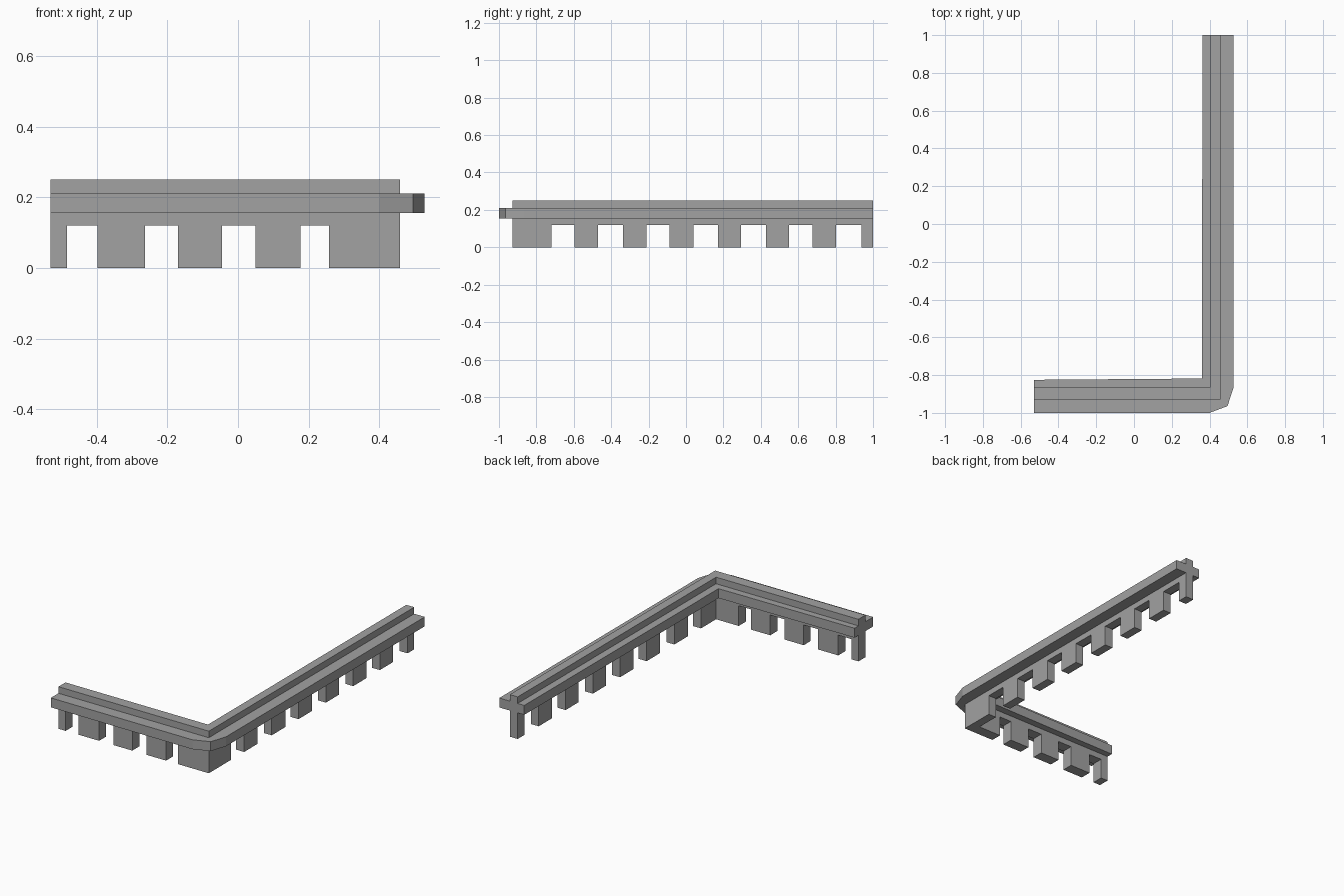
import bpy, bmesh

if "Cube" in bpy.data.objects:
    bpy.data.objects.remove(bpy.data.objects["Cube"])

stone = bpy.data.materials.new("stone grey")
stone.diffuse_color = (0.36, 0.36, 0.36, 1)
stone.use_nodes = True
stone.node_tree.nodes["Principled BSDF"].inputs["Base Color"].default_value = stone.diffuse_color


def prisms(name, outlines, z0, z1):
    """One mesh made of vertical prisms with the given footprints."""
    bm = bmesh.new()
    for pts in outlines:
        face = bm.faces.new([bm.verts.new((x, y, z0)) for x, y in pts])
        top = bmesh.ops.extrude_face_region(bm, geom=[face])["geom"]
        verts = [v for v in top if isinstance(v, bmesh.types.BMVert)]
        bmesh.ops.translate(bm, verts=verts, vec=(0, 0, z1 - z0))
    bmesh.ops.recalc_face_normals(bm, faces=bm.faces)
    mesh = bpy.data.meshes.new(name)
    bm.to_mesh(mesh)
    bm.free()
    mesh.materials.append(stone)
    ob = bpy.data.objects.new(name, mesh)
    bpy.context.collection.objects.link(ob)
    return ob


def rect(x0, x1, y0, y1):
    return [(x0, y0), (x1, y0), (x1, y1), (x0, y1)]


def combine(target, other, operation):
    mod = target.modifiers.new(operation.title(), 'BOOLEAN')
    mod.operation = operation
    mod.solver = 'EXACT'
    mod.object = other
    bpy.context.view_layer.objects.active = target
    bpy.ops.object.modifier_apply(modifier=mod.name)
    bpy.data.objects.remove(other)


# L-shaped wall
wall = prisms("corner_wall", [[(-0.53, -0.928), (0.458, -0.928), (0.458, 1.0),
                               (0.406, 1.0), (0.406, -0.862), (-0.53, -0.862)]], 0, 0.25)

# Openings along the foot of both legs
front_gaps = [(-0.483, -0.397), (-0.263, -0.17), (-0.045, 0.05), (0.177, 0.257)]
side_gaps = [(-0.72, -0.597), (-0.47, -0.338), (-0.21, -0.087), (0.04, 0.17),
             (0.295, 0.427), (0.55, 0.677), (0.803, 0.937)]
cuts = [rect(a, b, -0.98, -0.81) for a, b in front_gaps]
cuts += [rect(0.35, 0.51, a, b) for a, b in side_gaps]
cutter = prisms("gap_cutter", cuts, -0.1, 0.12)
cutter.hide_render = True
combine(wall, cutter, 'DIFFERENCE')

# Ledge on both sides of the wall, with a clipped outer corner
ledge = prisms("ledge", [[(-0.53, -1.0), (0.40, -1.0), (0.495, -0.964), (0.527, -0.866),
                          (0.527, 1.0), (0.363, 1.0), (0.359, -0.818), (-0.53, -0.825)]],
               0.155, 0.211)
combine(wall, ledge, 'UNION')
